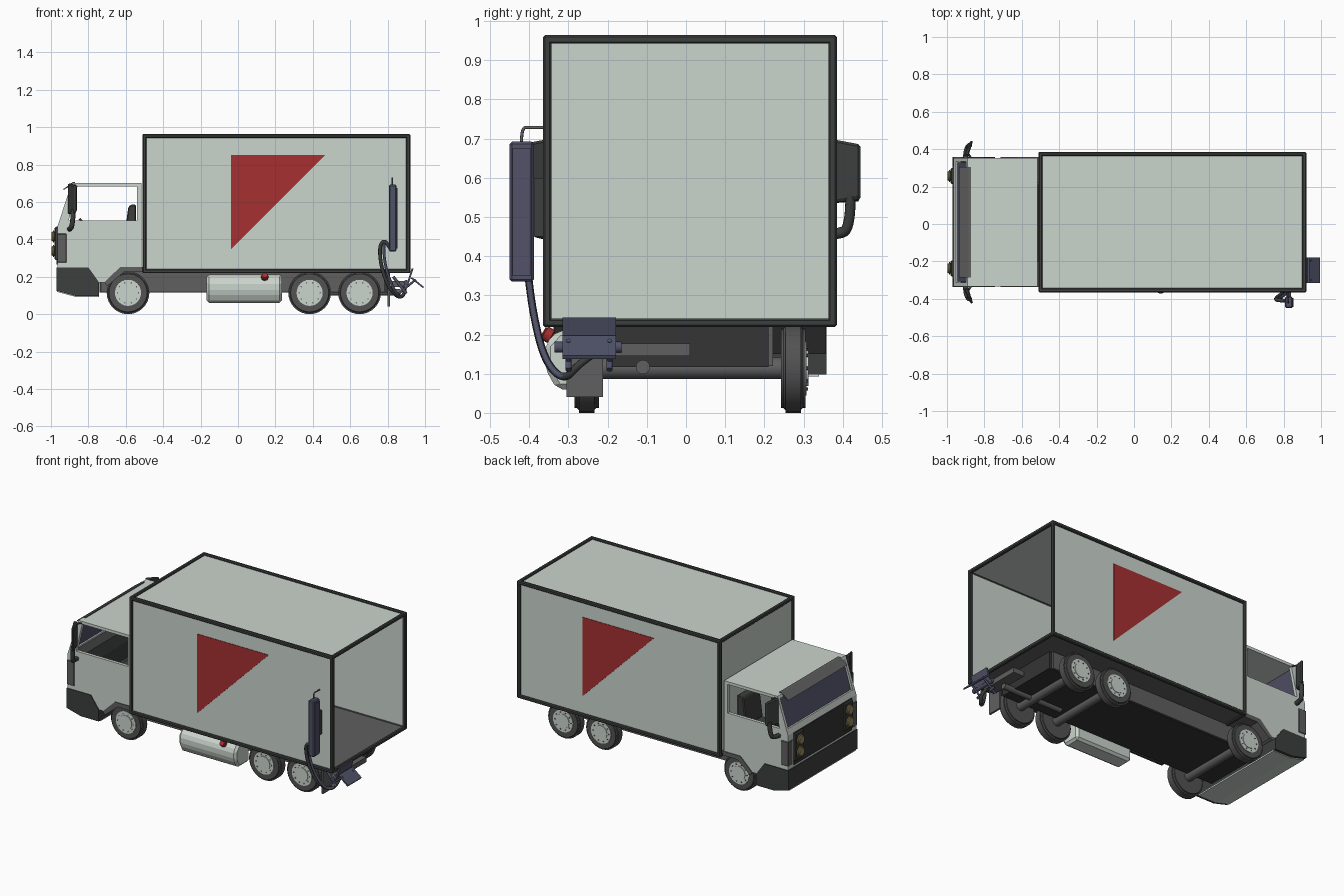
import bpy, bmesh, math
from mathutils import Vector

cube = bpy.data.objects.get("Cube")
if cube:
    bpy.data.objects.remove(cube, do_unlink=True)

YC = 0.01  # centre line of the truck


def material(name, r, g, b):
    m = bpy.data.materials.new(name)
    m.use_nodes = True
    m.diffuse_color = (r, g, b, 1)
    m.node_tree.nodes["Principled BSDF"].inputs["Base Color"].default_value = (r, g, b, 1)
    return m


PALE = material("pale grey paint", 0.60, 0.66, 0.61)
TRIM = material("dark trim", 0.045, 0.05, 0.047)
GREY = material("mid grey plastic", 0.115, 0.115, 0.115)
RUBBER = material("tyre rubber", 0.085, 0.085, 0.085)
CHASSIS = material("chassis black", 0.035, 0.035, 0.035)
RED = material("red", 0.38, 0.03, 0.03)
GLASS = material("blue grey glass", 0.085, 0.085, 0.14)
BLUE = material("lift blue", 0.08, 0.085, 0.14)
LAMP = material("amber lamp", 0.34, 0.27, 0.12)


def finish(name, bm, mat, bevel=0, smooth=False, segments=1):
    if bevel:
        bmesh.ops.bevel(bm, geom=bm.edges[:], offset=bevel, segments=segments, affect='EDGES')
    bmesh.ops.recalc_face_normals(bm, faces=bm.faces[:])
    me = bpy.data.meshes.new(name)
    bm.to_mesh(me)
    bm.free()
    me.materials.append(mat)
    ob = bpy.data.objects.new(name, me)
    bpy.context.collection.objects.link(ob)
    if smooth:
        bpy.ops.object.select_all(action='DESELECT')
        ob.select_set(True)
        bpy.context.view_layer.objects.active = ob
        bpy.ops.object.shade_smooth_by_angle(angle=math.radians(40))
    return ob


def loft(name, a, b, mat, bevel=0):
    """Solid between two matching outlines."""
    bm = bmesh.new()
    va, vb = [bm.verts.new(p) for p in a], [bm.verts.new(p) for p in b]
    bm.faces.new(va)
    bm.faces.new(vb[::-1])
    for i in range(len(va)):
        j = (i + 1) % len(va)
        bm.faces.new((va[i], vb[i], vb[j], va[j]))
    return finish(name, bm, mat, bevel)


def prism(name, xz, y0, y1, mat, bevel=0):
    return loft(name, [(x, y0, z) for x, z in xz], [(x, y1, z) for x, z in xz], mat, bevel)


def box(name, x, y, z, mat, bevel=0):
    return prism(name, [(x[0], z[0]), (x[1], z[0]), (x[1], z[1]), (x[0], z[1])], y[0], y[1], mat, bevel)


def rod(name, p, q, r, mat, sides=20, bevel=0):
    p, q = Vector(p), Vector(q)
    bm = bmesh.new()
    bmesh.ops.create_cone(bm, cap_ends=True, segments=sides, radius1=r, radius2=r, depth=(q - p).length)
    if bevel:
        rim = [e for e in bm.edges if any(len(f.verts) > 4 for f in e.link_faces)]
        bmesh.ops.bevel(bm, geom=rim, offset=bevel, segments=3, affect='EDGES')
    rot = (q - p).to_track_quat('Z', 'Y').to_matrix()
    bmesh.ops.rotate(bm, verts=bm.verts[:], matrix=rot)
    bmesh.ops.translate(bm, verts=bm.verts[:], vec=(p + q) / 2)
    return finish(name, bm, mat, smooth=True)


def tube(name, pts, r, mat):
    cu = bpy.data.curves.new(name, 'CURVE')
    cu.dimensions = '3D'
    cu.bevel_depth, cu.bevel_resolution, cu.use_fill_caps = r, 2, True
    sp = cu.splines.new('NURBS')
    sp.points.add(len(pts) - 1)
    for point, co in zip(sp.points, pts):
        point.co = (*co, 1)
    sp.use_endpoint_u, sp.order_u, sp.resolution_u = True, 3, 6
    cu.materials.append(mat)
    ob = bpy.data.objects.new(name, cu)
    bpy.context.collection.objects.link(ob)


# Cargo box: thin panels, open at the rear
X0, X1, Z0, Z1, H = -0.50, 0.91, 0.23, 0.953, 0.364
T = 0.006
YR, YL = YC - H, YC + H
box("cargo_floor", (X0, X1), (YR, YL), (Z0, Z0 + T), GREY)
box("cargo_roof", (X0, X1), (YR, YL), (Z1 - T, Z1), PALE)
box("cargo_front_wall", (X0, X0 + T), (YR, YL), (Z0, Z1), PALE)
for side, y in (("right", YR), ("left", YL - T)):
    box("cargo_wall_" + side, (X0, X1), (y, y + T), (Z0, Z1), PALE)
F = 0.011
for x in (X0, X1):
    for y in (YR, YL):
        box("cargo_post", (x - F, x + F), (y - F, y + F), (Z0 - F, Z1 + F), TRIM, 0.005)
    for z in (Z0, Z1):
        box("cargo_cross_rail", (x - F, x + F), (YR - F, YL + F), (z - F, z + F), TRIM, 0.005)
for y in (YR, YL):
    for z in (Z0, Z1):
        box("cargo_long_rail", (X0 - F, X1 + F), (y - F, y + F), (z - F, z + F), TRIM, 0.005)

# Red triangles, turned half round from one side to the other
A, B, TOP, LOW = -0.037, 0.465, 0.85, 0.347
prism("triangle_right", [(A, TOP), (B, TOP), (A, LOW)], YR - 0.003, YR, RED)
prism("triangle_left", [(B, TOP), (A, TOP), (B, LOW)], YL, YL + 0.003, RED)

# Cab shell
CH = 0.343
for name, s in (("right", -1), ("left", 1)):
    y0, y1 = YC + s * CH, YC + s * (CH - 0.02)
    prism("cab_side_" + name, [(-0.965, 0.25), (-0.80, 0.25), (-0.743, 0.17), (-0.70, 0.17), (-0.625, 0.25),
                               (-0.515, 0.25), (-0.515, 0.5), (-0.955, 0.5), (-0.965, 0.47)], y0, y1, PALE)
    prism("front_pillar_" + name, [(-0.955, 0.5), (-0.905, 0.5), (-0.862, 0.685), (-0.895, 0.685)], y0, y1, PALE)
    box("rear_pillar_" + name, (-0.54, -0.515), sorted((y0, y1)), (0.5, 0.69), PALE)
    # Wheel arch and lower cab side
    prism("wheel_arch_" + name, [(-0.715, 0.17), (-0.63, 0.252), (-0.50, 0.252), (-0.50, 0.225), (-0.61, 0.225),
                                 (-0.70, 0.15)], YC + s * 0.347, YC + s * 0.21, GREY)
    # Corner lamp housing
    box("corner_panel_" + name, (-0.969, -0.916), sorted((YC + s * 0.3, YC + s * 0.347)), (0.275, 0.43), GREY, 0.003)
    box("lamp_housing_" + name, (-0.981, -0.96), sorted((YC + s * 0.205, YC + s * 0.29)), (0.29, 0.465), TRIM, 0.006)
    for z in (0.338, 0.415):
        rod("headlight_" + name, (-0.997, YC + s * 0.247, z), (-0.975, YC + s * 0.247, z), 0.033, LAMP, 20, 0.008)
    # Mirror with its arm
    a, b = YC + s * 0.355, YC + s * 0.435
    loft("mirror_" + name, [(-0.912, a, 0.535), (-0.875, b, 0.535), (-0.86, b, 0.55), (-0.885, a, 0.535)],
         [(-0.912, a, 0.70), (-0.875, b, 0.685), (-0.86, b, 0.685), (-0.885, a, 0.70)], TRIM, 0.006)
    tube("mirror_arm_" + name, [(-0.90, YC + s * 0.335, 0.455), (-0.90, YC + s * 0.375, 0.455),
                                (-0.885, YC + s * 0.41, 0.47), (-0.88, YC + s * 0.41, 0.56)], 0.014, TRIM)
    tube("mirror_bracket_" + name, [(-0.86, YC + s * 0.33, 0.685), (-0.90, YC + s * 0.38, 0.695),
                                    (-0.89, YC + s * 0.39, 0.67)], 0.005, TRIM)
    # Seat
    yc = YC + s * 0.17
    box("seat_base_" + name, (-0.73, -0.55), (yc - 0.09, yc + 0.09), (0.3, 0.4), TRIM, 0.01)
    prism("seat_back_" + name, [(-0.61, 0.4), (-0.545, 0.4), (-0.545, 0.585), (-0.575, 0.585), (-0.587, 0.57)],
          yc - 0.085, yc + 0.085, TRIM, 0.006)

CR, CL = YC - CH, YC + CH
prism("cab_roof", [(-0.897, 0.682), (-0.515, 0.682), (-0.515, 0.70), (-0.89, 0.70)], CR, CL, PALE)
box("cab_back", (-0.53, -0.515), (CR + 0.02, CL - 0.02), (0.25, 0.69), PALE)
prism("cab_front", [(-0.965, 0.25), (-0.945, 0.25), (-0.925, 0.505), (-0.953, 0.505), (-0.965, 0.47)],
      CR, CL, PALE)
box("grille_panel", (-0.97, -0.96), (YC - 0.29, YC + 0.29), (0.265, 0.468), CHASSIS)
prism("windscreen", [(-0.943, 0.505), (-0.935, 0.505), (-0.882, 0.683), (-0.89, 0.683)],
      CR + 0.025, CL - 0.025, GLASS)
prism("sun_visor", [(-0.935, 0.668), (-0.93, 0.665), (-0.872, 0.7), (-0.872, 0.707), (-0.885, 0.705)],
      YC - 0.295, YC + 0.295, GREY)
box("cab_floor", (-0.95, -0.53), (CR + 0.02, CL - 0.02), (0.252, 0.27), TRIM)
prism("dashboard", [(-0.94, 0.3), (-0.86, 0.3), (-0.84, 0.42), (-0.86, 0.485), (-0.93, 0.495)],
      CR + 0.02, CL - 0.02, TRIM)
rod("steering_wheel", (-0.815, YC + 0.17, 0.46), (-0.805, YC + 0.17, 0.468), 0.06, CHASSIS)

# Bumper with wrapped ends, and the pale tray under the cab
prism("bumper", [(-0.97, 0.25), (-0.80, 0.25), (-0.743, 0.17), (-0.743, 0.098), (-0.87, 0.098), (-0.97, 0.125)],
      YC - 0.348, YC + 0.348, TRIM)
prism("under_tray", [(-0.968, 0.119), (-0.87, 0.093), (-0.743, 0.093), (-0.743, 0.1), (-0.87, 0.1), (-0.968, 0.126)],
      YC - 0.33, YC + 0.33, PALE)

# Chassis
box("chassis", (-0.74, 0.80), (YC - 0.21, YC + 0.2), (0.117, 0.226), CHASSIS)
for s in (-1, 1):
    box("chassis_side", (-0.73, 0.78), sorted((YC + s * 0.2, YC + s * 0.212)), (0.12, 0.226), GREY)
rod("exhaust", (0.45, -0.11, 0.117), (0.87, -0.11, 0.117), 0.018, GREY)

# Wheels and axles
R = 0.114
for label, x in (("front", -0.588), ("middle", 0.383), ("rear", 0.650)):
    rod("axle_" + label, (x, YC - 0.24, R), (x, YC + 0.24, R), 0.028, GREY)
    for s in (-1, 1):
        def at(d):
            return (x, YC + s * d, R)
        rod("tyre_" + label, at(0.232), at(0.295), R, RUBBER, 32, 0.012)
        rod("rim_" + label, at(0.293), at(0.298), 0.070, PALE, 24)
        rod("hub_" + label, at(0.296), at(0.302), 0.045, PALE, 20)
        for k in range(10):
            t = k * math.tau / 10
            px, pz = x + 0.056 * math.cos(t), R + 0.056 * math.sin(t)
            rod("rim_bolt", (px, YC + s * 0.296, pz), (px, YC + s * 0.301, pz), 0.004, GREY, 6)

# Fuel tank and red cap
tank = [(-0.22, 0.212), (-0.325, 0.212), (-0.36, 0.175), (-0.36, 0.115), (-0.33, 0.06), (-0.22, 0.06)]
loft("fuel_tank", [(-0.168, y, z) for y, z in tank], [(0.236, y, z) for y, z in tank], PALE, 0.014)
rod("fuel_cap", (0.143, -0.34, 0.192), (0.143, -0.365, 0.207), 0.019, RED, 16, 0.005)

# Rear lift: upright control panel, hoses, folding plate and mud flap
box("lift_panel", (0.808, 0.848), (-0.45, -0.388), (0.335, 0.692), BLUE, 0.006)
box("lift_panel_face", (0.846, 0.852), (-0.443, -0.395), (0.35, 0.675), GLASS)
tube("panel_handle", [(0.825, -0.42, 0.685), (0.825, -0.42, 0.728), (0.825, -0.40, 0.728), (0.825, -0.36, 0.728)],
     0.004, GREY)
box("panel_mount", (0.815, 0.84), (-0.39, -0.35), (0.45, 0.6), TRIM)
for dx, r in ((0, 0.01), (0.022, 0.008)):
    tube("lift_hose", [(0.82, -0.41, 0.34), (0.79, -0.41, 0.40), (0.755 + dx, -0.405, 0.37), (0.765 + dx, -0.39, 0.25),
                       (0.81 + dx, -0.36, 0.13), (0.87, -0.31, 0.08), (0.90, -0.27, 0.13), (0.88, -0.22, 0.16)],
         r, BLUE if dx else TRIM)
box("mud_flap", (0.80, 0.812), (-0.305, -0.212), (0.04, 0.225), GREY)
rod("lift_bar", (0.90, -0.335, 0.168), (0.90, -0.165, 0.168), 0.014, BLUE)
box("lift_beam", (0.82, 0.895), (-0.25, 0.01), (0.145, 0.177), GREY)
prism("lift_plate_upper", [(0.905, 0.17), (0.915, 0.17), (0.938, 0.243), (0.928, 0.243)], -0.315, -0.178, BLUE)
prism("lift_plate_lower", [(0.925, 0.19), (0.93, 0.198), (0.994, 0.146), (0.99, 0.138)], -0.315, -0.178, BLUE)
for y in (-0.30, -0.195):
    rod("lift_arm", (0.83, y, 0.20), (0.90, y, 0.11), 0.008, BLUE, 10)
    rod("lift_link", (0.86, y, 0.11), (0.95, y, 0.185), 0.006, BLUE, 10)
